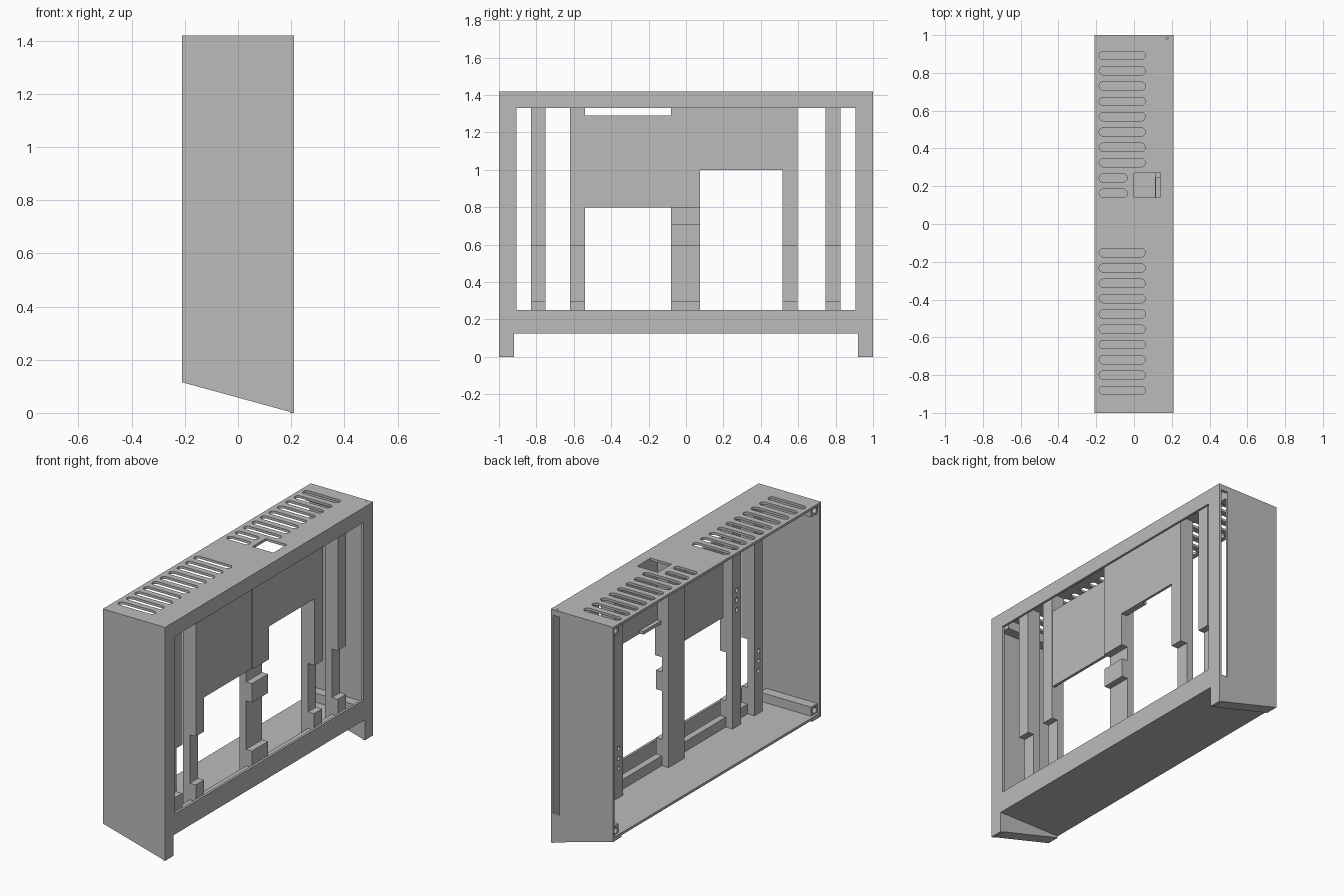
import bpy, bmesh, math
from mathutils import Matrix

if "Cube" in bpy.data.objects:
    bpy.data.objects.remove(bpy.data.objects["Cube"], do_unlink=True)

grey = bpy.data.materials.new("plain_grey")
grey.use_nodes = True
COLOUR = (0.5, 0.5, 0.5, 1)
grey.diffuse_color = COLOUR
grey.node_tree.nodes["Principled BSDF"].inputs["Base Color"].default_value = COLOUR

# Local (a, b, normal) axes for plates facing along x, y or z
AXES = {
    "x": Matrix(((0, 0, 1), (1, 0, 0), (0, 1, 0))),
    "y": Matrix(((1, 0, 0), (0, 0, -1), (0, 1, 0))),
    "z": Matrix.Identity(3),
}


def rect(a0, a1, b0, b1):
    return [(a0, b0), (a1, b0), (a1, b1), (a0, b1)]


def circle(a, b, r, n=16):
    return [(a + r * math.cos(math.tau * i / n), b + r * math.sin(math.tau * i / n))
            for i in range(n)]


def slot(a0, a1, b, r, n=8):
    """Round-ended slot running along the first axis."""
    pts = []
    for centre, start in ((a1 - r, -math.pi / 2), (a0 + r, math.pi / 2)):
        for i in range(n + 1):
            t = start + math.pi * i / n
            pts.append((centre + r * math.cos(t), b + r * math.sin(t)))
    return pts


def plate(name, axis, lo, hi, outline, holes=()):
    """Extrude an outline with holes from lo to hi along an axis."""
    curve = bpy.data.curves.new(name, "CURVE")
    curve.dimensions = "2D"
    curve.fill_mode = "BOTH"
    curve.extrude = (hi - lo) / 2
    for loop in (outline, *holes):
        spline = curve.splines.new("POLY")
        spline.points.add(len(loop) - 1)
        for p, (a, b) in zip(spline.points, loop):
            p.co = (a, b, 0, 1)
        spline.use_cyclic_u = True
    temp = bpy.data.objects.new(name + "_profile", curve)
    bpy.context.collection.objects.link(temp)
    graph = bpy.context.evaluated_depsgraph_get()
    mesh = bpy.data.meshes.new_from_object(temp.evaluated_get(graph))
    bpy.data.objects.remove(temp, do_unlink=True)
    bpy.data.curves.remove(curve)

    mid = (lo + hi) / 2
    shift = Matrix.Translation([mid if axis == c else 0 for c in "xyz"])
    mesh.transform(shift @ AXES[axis].to_4x4())
    bm = bmesh.new()
    bm.from_mesh(mesh)
    bmesh.ops.remove_doubles(bm, verts=bm.verts, dist=1e-5)
    bmesh.ops.recalc_face_normals(bm, faces=bm.faces)
    for f in bm.faces:
        f.smooth = False
    bm.to_mesh(mesh)
    bm.free()
    mesh.name = name
    mesh.materials.clear()
    mesh.materials.append(grey)
    obj = bpy.data.objects.new(name, mesh)
    bpy.context.collection.objects.link(obj)
    return obj


def box(name, x0, x1, y0, y1, z0, z1):
    return plate(name, "x", x0, x1, rect(y0, y1, z0, z1))


W, TOP, FLOOR, WALL = 0.21, 1.42, 0.125, 0.015

# Face frame with its two legs
frame = [(-1, 0), (-0.92, 0), (-0.92, FLOOR), (0.92, FLOOR), (0.92, 0), (1, 0), (1, TOP), (-1, TOP)]
plate("face_frame", "x", W - WALL, W, frame, [rect(-0.905, 0.905, 0.25, 1.33)])

# Top with ventilation slots, a square opening and a pin hole
PITCH = 0.081
vents = [slot(-0.185, 0.06, 0.892 - PITCH * i, 0.022) for i in range(8)]
vents += [slot(-0.185, -0.035, 0.892 - PITCH * i, 0.022) for i in (8, 9)]
vents += [slot(-0.185, 0.06, -0.152 - PITCH * i, 0.022) for i in range(10)]
vents += [rect(0, 0.14, 0.14, 0.27), circle(0.175, 0.987, 0.008)]
plate("top", "z", TOP - WALL, TOP, rect(-W, W, -1, 1), vents)
plate("floor", "z", FLOOR, FLOOR + WALL, rect(-W, W, -1, 1))

# End walls with sloped bottoms; one has a tall loading slot
end = [(-W, 0.115), (W, 0), (W, TOP), (-W, TOP)]
plate("left_end_wall", "y", 1 - WALL, 1, end, [rect(0.15, 0.195, 0.18, 1.385)])
plate("right_end_wall", "y", -1, WALL - 1, end)

# Wedge feet and corner screw bars
for side, s in (("left", 1), ("right", -1)):
    y0, y1 = sorted((s * 0.92, s))
    plate(side + "_foot", "y", y0, y1, [(-W, 0.115), (W, 0), (W, 0.13), (-W, 0.13)])
    b0, b1 = sorted((s * 0.925, s * 0.99))
    for level, z0, z1 in (("top", TOP - 0.07, TOP - 0.01), ("bottom", 0.135, 0.195)):
        name = f"{side}_{level}_bar"
        hole = circle((b0 + b1) / 2, (z0 + z1) / 2, 0.018)
        plate(name + "_end", "x", -0.195, -0.12, rect(b0, b1, z0, z1), [hole])
        box(name, -0.12, 0.15, b0, b1, z0, z1)

# Upright posts: back strip with screw holes, solid core, stepped front blocks
BACK, CORE, RECESS, FRONT = 0.065, 0.08, 0.11, 0.15
LOW, HIGH = FLOOR + 0.01, TOP - 0.01
posts = [
    ("outer_right", -0.83, -0.75, 0.46),
    ("inner_right", -0.62, -0.54, 0.91),
    ("centre", -0.08, 0.075, None),
    ("inner_left", 0.515, 0.595, 0.38),
    ("outer_left", 0.745, 0.825, 0.46),
]
for label, y0, y1, hole_z in posts:
    name = label + "_post"
    holes = []
    if hole_z:
        holes = [circle((y0 + y1) / 2, hole_z + d * 0.06, 0.013) for d in (-1, 0, 1)]
    plate(name + "_back", "x", BACK, CORE, rect(y0, y1, LOW, HIGH), holes)
    box(name + "_core", CORE, RECESS, y0, y1, LOW, HIGH)
    box(name + "_base_block", RECESS, FRONT, y0, y1, LOW, 0.3)
    if label == "centre":
        box(name + "_middle_block", RECESS, FRONT, y0, y1, 0.595, 0.71)
        box(name + "_upper_block", RECESS, FRONT, y0, y1, 0.8, HIGH)
    else:
        box(name + "_upper_block", RECESS, FRONT, y0, y1, 0.595, HIGH)

# Rail tying the posts together at the floor
box("bottom_rail", RECESS, FRONT, -0.83, 0.825, LOW, 0.2)

# Cover panels between the posts, and a small ledge behind one
box("right_panel", 0.13, 0.147, -0.54, -0.08, 0.8, 1.29)
cover = [(-0.08, 0.8), (0.075, 0.8), (0.075, 1.0), (0.515, 1.0),
         (0.515, 0.595), (0.595, 0.595), (0.595, HIGH), (-0.08, HIGH)]
plate("left_panel", "x", 0.14, 0.155, cover)
box("panel_ledge", 0.115, 0.145, 0.075, 0.245, 1.0, 1.02)
